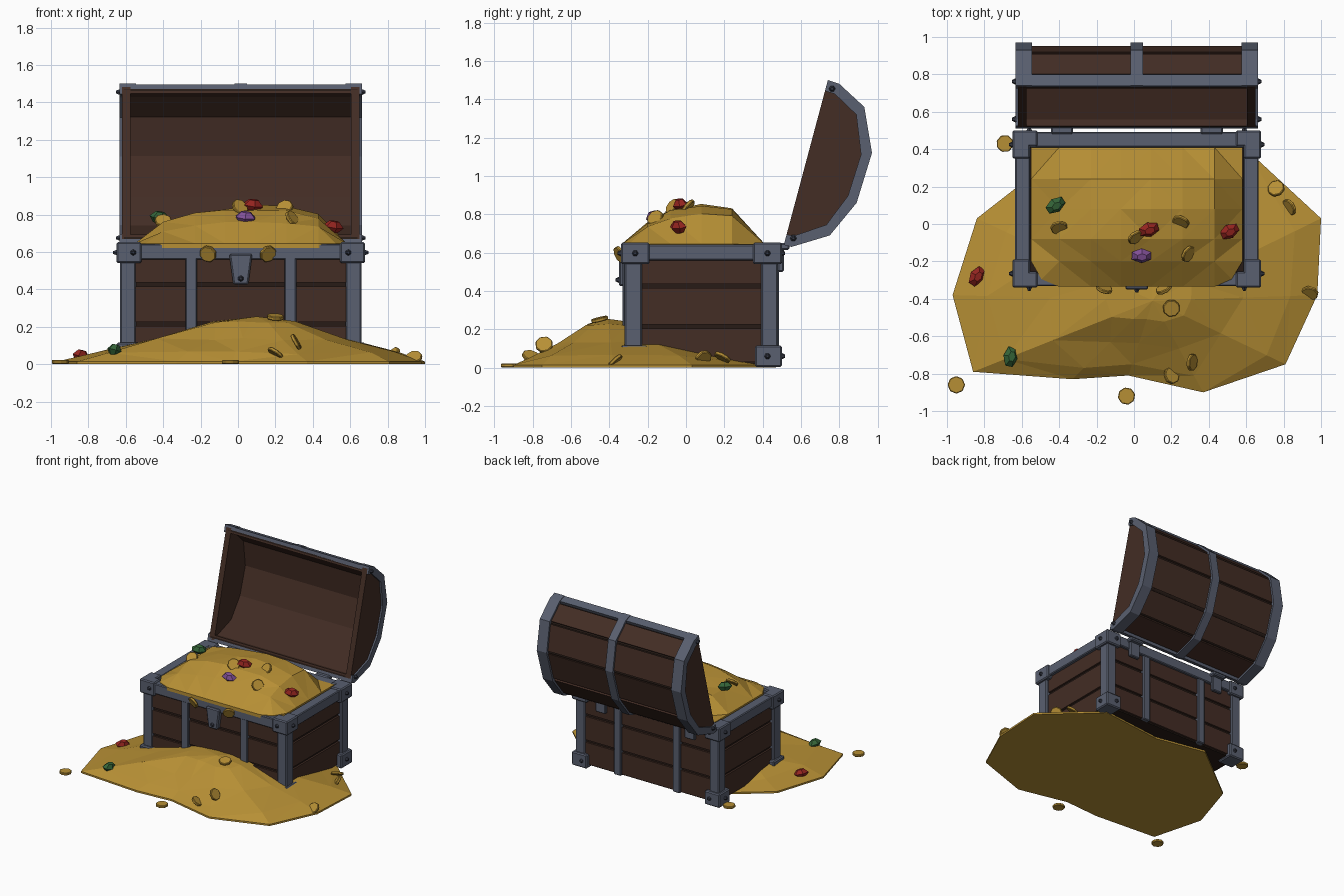
import bpy, bmesh, math, random
from mathutils import Vector, Matrix, Euler

random.seed(4)
if "Cube" in bpy.data.objects:
    bpy.data.objects.remove(bpy.data.objects["Cube"])


def material(name, *rgb):
    m = bpy.data.materials.new(name)
    m.use_nodes = True
    m.diffuse_color = (*rgb, 1)
    m.node_tree.nodes["Principled BSDF"].inputs["Base Color"].default_value = (*rgb, 1)
    return m


GOLD = material("gold", 0.47, 0.275, 0.035)
WOOD = material("brown_wood", 0.056, 0.026, 0.018)
DARK = material("dark_wood", 0.020, 0.011, 0.008)
IRON = material("iron", 0.10, 0.115, 0.16)
RIVET = material("dark_iron", 0.035, 0.04, 0.058)
RED = material("ruby_red", 0.30, 0.018, 0.014)
GREEN = material("emerald_green", 0.035, 0.13, 0.04)
PURPLE = material("amethyst_purple", 0.22, 0.08, 0.31)


def add(name, bm, mat, bevel=0):
    bmesh.ops.recalc_face_normals(bm, faces=bm.faces)
    me = bpy.data.meshes.new(name)
    bm.to_mesh(me)
    bm.free()
    me.materials.append(mat)
    ob = bpy.data.objects.new(name, me)
    bpy.context.scene.collection.objects.link(ob)
    if bevel:
        mod = ob.modifiers.new("chamfer", "BEVEL")
        mod.width, mod.segments = bevel, 1
    return ob


def box(name, x0, x1, y0, y1, z0, z1, mat, bevel=0):
    bm = bmesh.new()
    bmesh.ops.create_cube(bm, size=1)
    for v in bm.verts:
        v.co = ((x0, x1)[v.co.x > 0], (y0, y1)[v.co.y > 0], (z0, z1)[v.co.z > 0])
    return add(name, bm, mat, bevel)


def prism(name, pts, direction, mat, bevel=0):
    """Extrude a closed 3D outline along a direction."""
    bm = bmesh.new()
    f = bm.faces.new([bm.verts.new(p) for p in pts])
    out = bmesh.ops.extrude_face_region(bm, geom=[f])["geom"]
    bmesh.ops.translate(bm, vec=direction, verts=[g for g in out if isinstance(g, bmesh.types.BMVert)])
    return add(name, bm, mat, bevel)


def rivet(name, loc, normal):
    bm = bmesh.new()
    rot = Vector((0, 0, 1)).rotation_difference(Vector(normal)).to_matrix().to_4x4()
    bmesh.ops.create_cone(bm, cap_ends=True, segments=6, radius1=0.02, radius2=0.008,
                          depth=0.024, matrix=Matrix.Translation(loc) @ rot)
    add(name, bm, RIVET)


CX, CY = 0.015, 0.08          # middle of the chest

# Chest body: dark core showing between three rows of planks
box("body_core", CX - .61, CX + .61, CY - .38, CY + .375, .02, .62, DARK)
for i, (z0, z1) in enumerate([(.03, .205), (.225, .415), (.437, .57)]):
    box(f"body_planks_{i}", CX - .625, CX + .625, CY - .395, CY + .39, z0, z1, WOOD)

# Iron rim
for s, side in ((-1, "right"), (1, "left")):
    a, b = sorted((CX + s * .57, CX + s * .65))
    box(f"rim_{side}", a, b, CY - .41, CY + .41, .56, .642, IRON, .006)
box("rim_front", CX - .65, CX + .65, CY - .412, CY - .34, .56, .642, IRON, .006)
box("rim_back", CX - .65, CX + .65, CY + .33, CY + .412, .56, .642, IRON, .006)

# Corner posts, corner brackets and straps, repeated by mirroring signs
for sx, side in ((-1, "right"), (1, "left")):
    for sy, end in ((-1, "front"), (1, "back")):
        def corner(name, out, wx, wy, z0, z1):
            xs = sorted((CX + sx * (.645 + out), CX + sx * (.645 + out - wx)))
            ys = sorted((CY + sy * (.4 + out), CY + sy * (.4 + out - wy)))
            box(f"{name}_{end}_{side}", *xs, *ys, z0, z1, IRON, .008)
        corner("post", 0, .085, .09, .05, .57)
        corner("top_bracket_wide", .02, .135, .085, .54, .652)
        corner("top_bracket_deep", .02, .095, .15, .54, .652)
        corner("foot", .02, .135, .14, .004, .115)
        for z in (.06, .597):
            rivet(f"rivet_{end}_{side}", (CX + sx * .575, CY + sy * .425, z), (0, sy, 0))
            rivet(f"rivet_side_{end}_{side}", (CX + sx * .67, CY + sy * .345, z), (sx, 0, 0))
for sx, side in ((-1, "right"), (1, "left")):
    x = CX + sx * .265
    box(f"front_strap_{side}", x - .032, x + .032, CY - .41, CY - .36, .02, .57, IRON, .006)
    box(f"back_strap_{side}", x - .032, x + .032, CY + .36, CY + .405, .02, .57, IRON, .006)
    x = CX + sx * .4
    box(f"hinge_plate_{side}", x - .045, x + .045, CY + .40, CY + .43, .5, .63, IRON, .006)
    box(f"hinge_knuckle_{side}", x - .06, x + .06, CY + .40, CY + .46, .615, .65, IRON, .008)

# Lock plate
prism("lock_plate", [(CX + x, CY - .43, z) for x, z in
      ((-.062, .59), (-.04, .425), (.04, .425), (.062, .59))], (0, .05, 0), IRON, .008)
rivet("lock_stud", (CX, CY - .435, .458), (0, -1, 0))

# Open lid, described by its arched side profile in y and z
ARCH = [Vector(p) for p in ((.74, 1.5), (.80, 1.48), (.93, 1.36), (.97, 1.12),
                            (.89, .86), (.75, .69), (.55, .63), (.51, .64))]
MID = Vector((.625, 1.07))


def inset(pts, d):
    return [p + (MID - p).normalized() * d for p in pts]


def arch(name, pts, d0, d1, x0, x1, mat, bevel=0):
    ring = inset(pts, d0) + inset(pts, d1)[::-1]
    prism(name, [(x0, p.x, p.y) for p in ring], (x1 - x0, 0, 0), mat, bevel)


L, R = CX - .635, CX + .635
arch("lid_shell", ARCH, .03, .042, L + .01, R - .01, DARK)
arch("lid_lining", ARCH, .042, .055, L + .01, R - .01, WOOD)
for i in range(1, 6):
    a, b = ARCH[i], ARCH[i + 1]
    gap = (b - a).normalized() * .012
    arch(f"lid_plank_{i}", [a + gap, b - gap], .016, .032, L + .02, R - .02, WOOD)
for x0, x1, side in ((L, L + .045, "right"), (R - .045, R, "left")):
    prism(f"lid_end_{side}", [(x0, p.x, p.y) for p in inset(ARCH, .018)], (x1 - x0, 0, 0), WOOD)
for x0, x1, side in ((L - .008, L + .075, "right"), (CX - .034, CX + .034, "middle"),
                     (R - .075, R + .008, "left")):
    arch(f"lid_band_{side}", ARCH, 0, .024, x0, x1, IRON)
for x, s, side in ((L, -1, "right"), (R, 1, "left")):
    arch(f"lid_end_arch_{side}", ARCH, 0, .058, x, x + s * .014, IRON)
    for n, (y, z) in enumerate(((.762, 1.455), (.56, .675))):
        rivet(f"lid_rivet_{side}_{n}", (x + s * .02, y, z), (s, 0, 0))
arch("lid_lip", ARCH[:2], .004, .035, L, R, IRON)
arch("lid_hinge_lip", ARCH[-2:], .004, .03, L, R, IRON)

# Treasure heap inside the chest: a faceted grid
XS = (-.55, -.40, -.23, -.07, .09, .26, .43, .58)
FX = (0, .58, .86, .95, 1, .96, .76, 0)
YS = (-.335, -.2, -.08, .08, .24, .41)
FY = (0, .62, .92, 1, .92, 0)
bm = bmesh.new()
rows = []
for y, fy in zip(YS, FY):
    row = []
    for x, fx in zip(XS, FX):
        h = fx * fy
        if y == YS[0] and h == 0 and fx == 0:
            x, yy = x * .9, y + .04
        else:
            yy = y
        row.append(bm.verts.new((x, yy, .646 + .2 * h + (random.uniform(-.014, .01) if h else 0))))
    rows.append(row)
for r0, r1 in zip(rows, rows[1:]):
    for i in range(len(XS) - 1):
        bm.faces.new((r0[i], r0[i + 1], r1[i + 1], r1[i]))
bmesh.ops.triangulate(bm, faces=bm.faces)
edge = [e for e in bm.edges if e.is_boundary]
skirt = bmesh.ops.extrude_edge_only(bm, edges=edge)["geom"]
for v in [g for g in skirt if isinstance(g, bmesh.types.BMVert)]:
    v.co.z = .62
bmesh.ops.holes_fill(bm, edges=[e for e in bm.edges if e.is_boundary], sides=0)
add("chest_gold_heap", bm, GOLD)

# Spilled gold: rings climbing from the outline to a peak
OUTLINE = [(-.97, -.38), (-.86, -.79), (-.33, -.83), (-.03, -.81), (.37, -.90), (.81, -.75),
           (.98, -.38), (1, .03), (.60, .40), (.07, .34), (-.34, .42), (-.84, .03)]
PEAK = Vector((.1, -.41))
bm = bmesh.new()
rings = []
for s, z, j in ((1, 0, 0), (1, .014, 0), (.84, .058, .02), (.54, .142, .03), (.24, .225, .012)):
    ring = []
    for p in OUTLINE:
        q = PEAK + (Vector(p) - PEAK) * (s + random.uniform(-j, j))
        ring.append(bm.verts.new((q.x, q.y, z + random.uniform(-j, j) * .5)))
    rings.append(ring)
n = len(OUTLINE)
for a, b in zip(rings, rings[1:]):
    for i in range(n):
        bm.faces.new((a[i], a[(i + 1) % n], b[(i + 1) % n], b[i]))
top = bm.verts.new((*PEAK, .255))
for i in range(n):
    bm.faces.new((rings[-1][i], rings[-1][(i + 1) % n], top))
bm.faces.new(rings[0])
bmesh.ops.triangulate(bm, faces=bm.faces)
add("spilled_gold", bm, GOLD)

# Coins: position, then tilt about x and y in degrees
COINS = [(-.95, -.86, .012, 0, 0), (-.04, -.92, .012, 0, 0), (-.69, .43, .012, 0, 0),
         (.76, .19, .055, 25, 20), (.83, .09, .05, 15, 55), (.94, -.37, .035, 20, 40),
         (.2, -.45, .252, 12, 8), (.31, -.74, .12, 40, 50), (.2, -.81, .06, 35, 10),
         (-.16, -.345, .59, 65, 10), (.16, -.345, .59, 65, -10), (.25, .01, .838, 15, 50),
         (.01, -.07, .84, 20, 55), (.29, -.16, .78, 45, 40), (-.4, -.02, .765, 10, -45)]
for i, (x, y, z, tx, ty) in enumerate(COINS):
    bm = bmesh.new()
    m = Matrix.Translation((x, y, z)) @ Euler((math.radians(tx), math.radians(ty), i)).to_matrix().to_4x4()
    bmesh.ops.create_cone(bm, cap_ends=True, segments=8, radius1=.047, radius2=.047, depth=.02, matrix=m)
    add(f"coin_{i}", bm, GOLD, .004)

# Cut gems: a crown and a short tapered base, stretched into an oval
GEMS = [("ruby", RED, .08, -.03, .85, .3), ("ruby", RED, .51, -.04, .735, .5),
        ("ruby", RED, -.84, -.28, .045, 1), ("emerald", GREEN, -.42, .10, .785, .6),
        ("emerald", GREEN, -.66, -.71, .075, 1.4), ("amethyst", PURPLE, .04, -.17, .785, 0)]
for i, (name, mat, x, y, z, turn) in enumerate(GEMS):
    bm = bmesh.new()
    base = Matrix.Translation((x, y, z)) @ Euler((.25, .1, turn)).to_matrix().to_4x4() @ Matrix.Diagonal((1.2, .8, 1, 1))
    for r1, r2, depth, dz in ((.05, .024, .03, .015), (.026, .05, .03, -.015)):
        bmesh.ops.create_cone(bm, cap_ends=True, segments=6, radius1=r1, radius2=r2, depth=depth,
                              matrix=base @ Matrix.Translation((0, 0, dz)))
    add(f"{name}_{i}", bm, mat)
